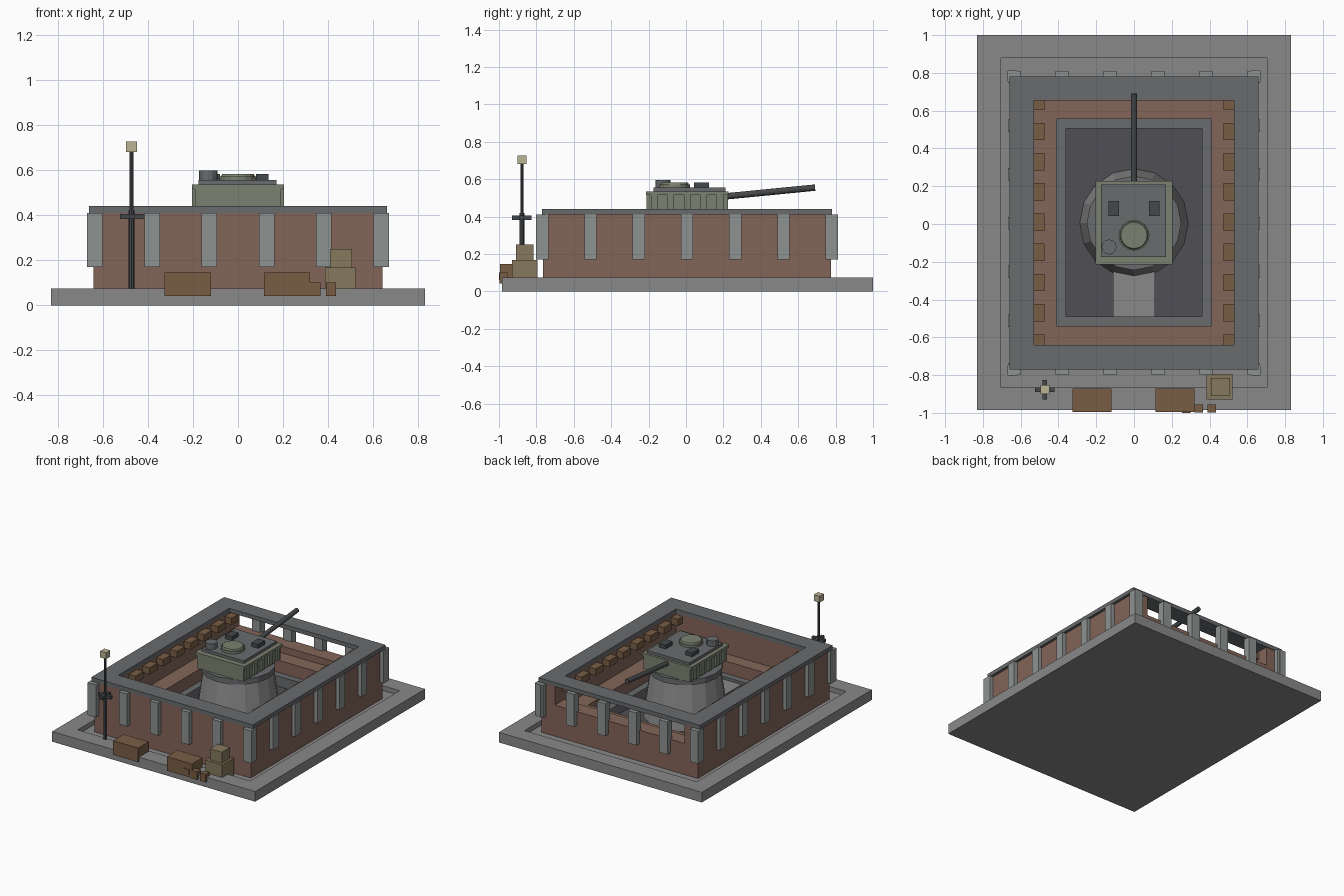
import bpy, bmesh
from mathutils import Vector

if "Cube" in bpy.data.objects:
    bpy.data.objects.remove(bpy.data.objects["Cube"])


def mat(name, r, g, b):
    m = bpy.data.materials.new(name)
    m.diffuse_color = (r, g, b, 1)
    m.use_nodes = True
    m.node_tree.nodes["Principled BSDF"].inputs["Base Color"].default_value = m.diffuse_color
    return m


BRICK = mat("brick", .23, .13, .10)
WOOD = mat("wood", .19, .11, .06)
TAN = mat("tan", .24, .19, .11)
STONE = mat("stone", .25, .25, .25)
PILLAR = mat("pillar_grey", .27, .29, .28)
ROOF = mat("roof_grey", .14, .145, .155)
DARK = mat("dark_floor", .08, .08, .09)
OLIVE = mat("olive", .20, .22, .16)
STEEL = mat("steel", .06, .065, .07)
LAMP = mat("lamp_glass", .50, .46, .30)


def finish(bm, name, m):
    bmesh.ops.recalc_face_normals(bm, faces=bm.faces)
    me = bpy.data.meshes.new(name)
    bm.to_mesh(me)
    bm.free()
    me.materials.append(m)
    o = bpy.data.objects.new(name, me)
    bpy.context.collection.objects.link(o)
    return o


def box(name, x, y, z, m):
    """Box from (min, max) pairs."""
    bm = bmesh.new()
    bmesh.ops.create_cube(bm, size=1)
    for v in bm.verts:
        v.co = [r[0] if c < 0 else r[1] for r, c in zip((x, y, z), v.co)]
    return finish(bm, name, m)


def ring(name, outer, inner, z, m):
    """Rectangular frame; outer and inner are (half x, y min, y max)."""
    bm = bmesh.new()
    loops = []
    for hx, y0, y1 in (outer, inner):
        for h in z:
            loops.append([bm.verts.new((x, y, h)) for x, y in
                          ((-hx, y0), (hx, y0), (hx, y1), (-hx, y1))])
    ob, ot, ib, it = loops
    for a, b in ((ob, ot), (ot, it), (it, ib), (ib, ob)):
        for i in range(4):
            j = (i + 1) % 4
            bm.faces.new((a[i], a[j], b[j], b[i]))
    return finish(bm, name, m)


def cone(name, a, b, r1, r2, n, m):
    """Cylinder or cone between two points."""
    a, b = Vector(a), Vector(b)
    bm = bmesh.new()
    bmesh.ops.create_cone(bm, cap_ends=True, segments=n, radius1=r1, radius2=r2,
                          depth=(b - a).length)
    o = finish(bm, name, m)
    o.location = (a + b) / 2
    o.rotation_mode = 'QUATERNION'
    o.rotation_quaternion = (b - a).to_track_quat('Z', 'Y')
    return o


# Foundation with raised rim
box("foundation", (-.83, .83), (-.985, 1), (0, .04), STONE)
ring("foundation_rim", (.83, -.985, 1), (.705, -.865, .88), (.04, .075), STONE)

# Brick walls, back wall is a low parapet with open bays
for s in (-1, 1):
    box("side_wall", sorted((s * .53, s * .64)), (-.765, .775), (.04, .41), BRICK)
box("front_wall", (-.53, .53), (-.765, -.64), (.04, .41), BRICK)
box("back_parapet", (-.53, .53), (.665, .775), (.04, .27), BRICK)
ring("roof_slab", (.66, -.77, .78), (.53, -.64, .655), (.41, .44), ROOF)

# Pilasters around the outside
PZ = (.17, .41)
for i in range(6):
    x = -.635 + i * .254
    box("front_pilaster", (x - .034, x + .034), (-.80, -.75), PZ, PILLAR)
    box("back_pilaster", (x - .034, x + .034), (.755, .81), PZ, PILLAR)
for i in range(7):
    y = .005 + (i - 3) * .258
    for s in (-1, 1):
        box("side_pilaster", sorted((s * .62, s * .668)), (y - .033, y + .033), PZ, PILLAR)

# Interior: firing step, curb, floor
ring("firing_step", (.53, -.64, .665), (.41, -.54, .555), (.04, .22), BRICK)
ring("floor_curb", (.41, -.54, .555), (.36, -.49, .505), (.04, .13), ROOF)
box("pit_floor", (-.36, .36), (-.49, .505), (.03, .055), DARK)
box("pedestal_step", (-.11, .11), (-.49, -.22), (.05, .11), STONE)

# Timber blocks under the roof along both sides
for i in range(-4, 5):
    y = .01 + i * .16
    for s in (-1, 1):
        box("timber_block", sorted((s * .475, s * .55)), (y - .046, y + .046),
            (.35, .40), WOOD)

# Pedestal and collar
cone("pedestal", (0, .005, .05), (0, .005, .38), .288, .24, 16, STONE)
cone("pedestal_collar", (0, .005, .38), (0, .005, .42), .25, .25, 16, ROOF)

# Turret body with ribs and stepped roof
box("turret_body", (-.19, .19), (-.21, .225), (.42, .52), OLIVE)
box("turret_rim", (-.203, .203), (-.215, .228), (.515, .535), OLIVE)
box("turret_roof", (-.175, .17), (-.175, .21), (.535, .555), ROOF)
for i in range(5):
    y = -.17 + i * .088
    for s in (-1, 1):
        box("turret_rib", sorted((s * .18, s * .203)), (y - .018, y + .018),
            (.43, .52), OLIVE)
cone("turret_hatch", (0, -.06, .555), (0, -.06, .572), .082, .082, 16, OLIVE)
cone("turret_hatch_lid", (0, -.06, .572), (0, -.06, .583), .075, .07, 16, OLIVE)
cone("cupola", (-.132, -.122, .55), (-.132, -.122, .597), .04, .04, 12, ROOF)
for s in (-1, 1):
    box("periscope", (s * .108 - .028, s * .108 + .028), (.042, .122), (.55, .583), STEEL)
cone("gun_barrel", (0, .20, .507), (0, .69, .555), .017, .017, 12, STEEL)

# Wooden crates at the front
for x0, x1 in ((-.325, -.12), (.115, .32)):
    box("long_crate", (x0, x1), (-.995, -.87), (.042, .146), WOOD)
for x0, x1 in ((.32, .365), (.39, .435)):
    box("small_crate", (x0, x1), (-.998, -.955), (.042, .10), WOOD)
box("small_crate", (.255, .30), (-1, -.957), (.06, .10), WOOD)
box("large_box", (.385, .522), (-.93, -.795), (.04, .168), TAN)
box("upper_box", (.408, .505), (-.91, -.815), (.168, .25), TAN)

# Lamp post with crossed arms
LX, LY = -.472, -.877
cone("lamp_post_lower", (LX, LY, .04), (LX, LY, .42), .013, .013, 8, STEEL)
cone("lamp_post_upper", (LX, LY, .42), (LX, LY, .685), .009, .009, 8, STEEL)
box("lamp_arm_x", (LX - .052, LX + .052), (LY - .012, LY + .012), (.383, .405), STEEL)
box("lamp_arm_y", (LX - .012, LX + .012), (LY - .052, LY + .052), (.383, .405), STEEL)
box("lamp_head", (LX - .024, LX + .024), (LY - .024, LY + .024), (.68, .727), LAMP)
